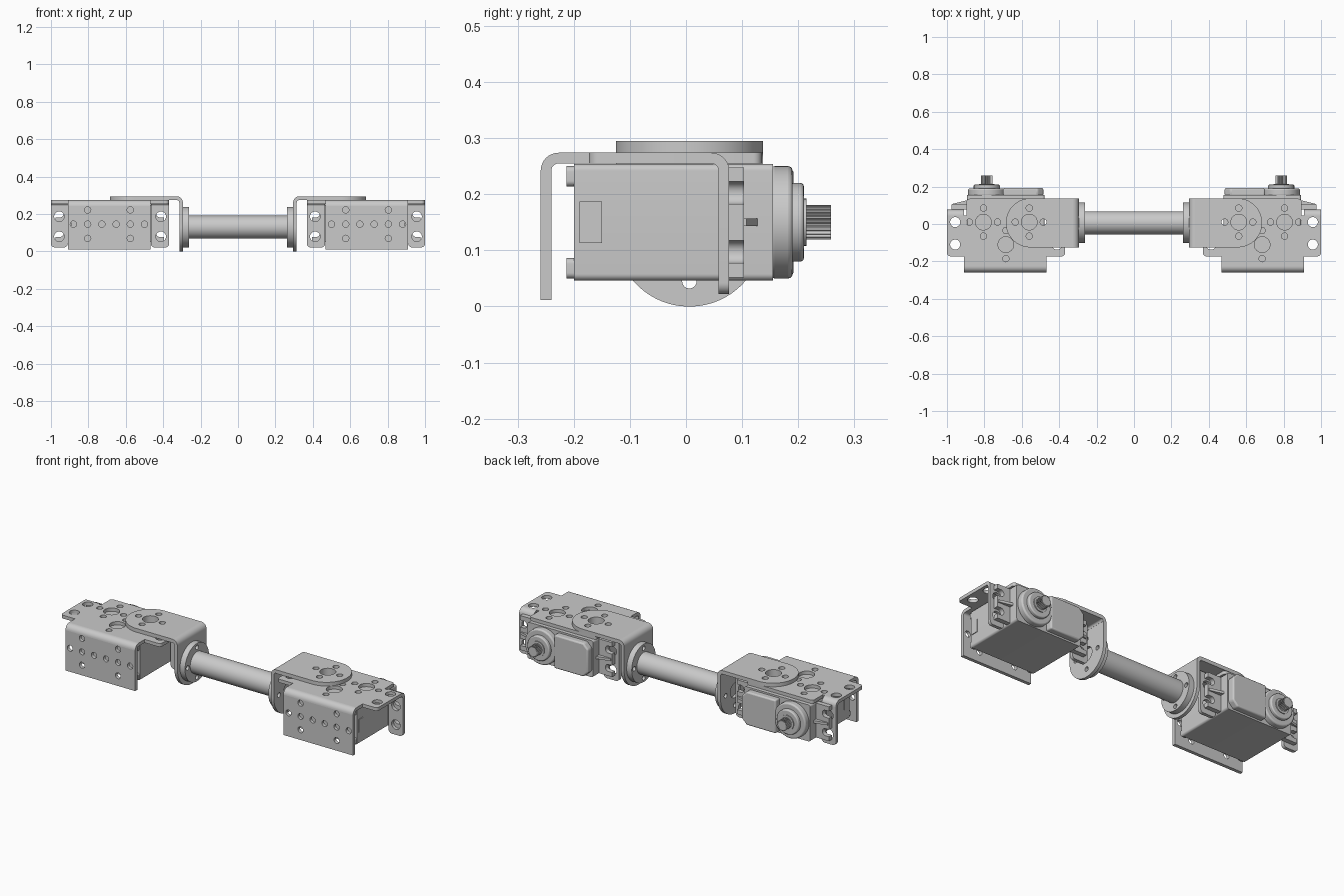
import bpy, bmesh, math
from mathutils import Vector

cube = bpy.data.objects.get("Cube")
if cube:
    bpy.data.objects.remove(cube)

grey = bpy.data.materials.new("plain grey")
grey.use_nodes = True
grey.diffuse_color = (0.59, 0.59, 0.59, 1)
grey.node_tree.nodes["Principled BSDF"].inputs["Base Color"].default_value = (0.59, 0.59, 0.59, 1)


def circle(u, v, r, n=32):
    return [(u + r * math.cos(math.tau * i / n), v + r * math.sin(math.tau * i / n)) for i in range(n)]


def rounded(points, steps=8):
    """Outline from (u, v, radius) corners."""
    out = []
    for i, (x, y, r) in enumerate(points):
        p = Vector((x, y, 0))
        if r == 0:
            out.append((x, y))
            continue
        a = (Vector((*points[i - 1][:2], 0)) - p).normalized()
        b = (Vector((*points[(i + 1) % len(points)][:2], 0)) - p).normalized()
        half = a.angle(b) / 2
        centre = p + (a + b).normalized() * r / math.sin(half)
        start = (p + a * r / math.tan(half) - centre).normalized()
        end = (p + b * r / math.tan(half) - centre).normalized()
        out += [tuple((centre + start.slerp(end, k / steps) * r)[:2]) for k in range(steps + 1)]
    return out


def box(u0, u1, v0, v1, r=0):
    return rounded([(u0, v0, r), (u1, v0, r), (u1, v1, r), (u0, v1, r)])


def ring_of_holes(u, v, reach=0.075, small=0.017):
    return [circle(u, v, 0.042)] + [
        circle(u + dx * reach, v + dy * reach, small, 16) for dx, dy in ((1, 0), (-1, 0), (0, 1), (0, -1))]


def slab(name, axis, w0, w1, outline, holes=(), mirror=True, bevel=0):
    """Flat outline with holes, extruded along an axis from w0 to w1."""
    place = {"x": lambda u, v, w: (w, u, v), "y": lambda u, v, w: (u, w, v),
             "z": lambda u, v, w: (u, v, w)}[axis]
    bm = bmesh.new()
    edges = []
    for loop in [outline, *holes]:
        verts = [bm.verts.new(place(u, v, w0)) for u, v in loop]
        edges += [bm.edges.new((verts[i - 1], verts[i])) for i in range(len(verts))]
    if holes:
        bmesh.ops.triangle_fill(bm, edges=edges, use_beauty=True, use_dissolve=False)
    else:
        bm.faces.new(bm.verts)
    new = bmesh.ops.extrude_face_region(bm, geom=bm.faces[:])["geom"]
    bmesh.ops.translate(bm, vec=place(0, 0, w1 - w0),
                        verts=[g for g in new if isinstance(g, bmesh.types.BMVert)])
    bmesh.ops.recalc_face_normals(bm, faces=bm.faces[:])
    mesh = bpy.data.meshes.new(name)
    bm.to_mesh(mesh)
    bm.free()
    mesh.materials.append(grey)
    obj = bpy.data.objects.new(name, mesh)
    bpy.context.collection.objects.link(obj)
    if bevel:
        mod = obj.modifiers.new("Soft edges", "BEVEL")
        mod.width, mod.segments = bevel, 3
    if mirror:
        obj.modifiers.new("Both sides", "MIRROR")
    bpy.context.view_layer.objects.active = obj
    bpy.ops.object.select_all(action="DESELECT")
    obj.select_set(True)
    bpy.ops.object.shade_smooth_by_angle(angle=math.radians(35))


def bend(name, axis, w0, w1, corner, du, dv, t=0.019, r=0.032):
    """Quarter-round sheet bend; corner is the outer corner, du and dv point inwards."""
    arc = [math.pi / 2 * i / 8 for i in range(9)]
    cu, cv = corner[0] + du * r, corner[1] + dv * r
    pts = [(cu - du * q * math.cos(a), cv - dv * q * math.sin(a))
           for q, angles in ((r, arc), (r - t, arc[::-1])) for a in angles]
    slab(name, axis, w0, w1, pts)


# Linking tube and its flanged hubs
MID_Y, MID_Z = 0.006, 0.13
slab("link_tube", "x", -0.28, 0.28, circle(MID_Y, MID_Z, 0.0615, 64), mirror=False)
hub_holes = [circle(MID_Y + 0.085 * math.cos(a), MID_Z + 0.085 * math.sin(a), 0.013, 16)
             for a in (i * math.pi / 2 for i in range(4))]
slab("tube_hub", "x", 0.263, 0.297, circle(MID_Y, MID_Z, 0.108, 64), hub_holes)

# Angle bracket joining hub to servo bracket
lo, hi = MID_Y - 0.131, MID_Y + 0.131
slab("angle_bracket_top", "z", 0.274, 0.295,
     rounded([(0.327, lo, 0), (0.685, lo, 0.13), (0.685, hi, 0.13), (0.327, hi, 0)], 24),
     ring_of_holes(0.56, 0.01))
slab("angle_bracket_wall", "x", 0.295, 0.314,
     rounded([(lo, 0.263, 0), (lo, 0, 0.13), (hi, 0, 0.13), (hi, 0.263, 0)], 24),
     [circle(MID_Y, MID_Z, 0.042)] + hub_holes)
bend("angle_bracket_bend", "y", lo, hi, (0.295, 0.295), 1, -1, t=0.02)

# Servo bracket: top sheet
IN, OUT, TOP = 0.368, 1.0, 0.274
top_holes = ring_of_holes(0.805, 0.01) + ring_of_holes(0.56, 0.01)
top_holes += [circle(0.685, -0.11, 0.042)] + [circle(0.685, y, 0.017, 16) for y in (-0.185, -0.035)]
top_holes += [circle(x, y, 0.027) for x in (0.412, 0.956) for y in (0.01, -0.11)]
slab("servo_bracket_top", "z", 0.255, TOP, rounded([
    (0.468, -0.227, 0), (0.908, -0.227, 0), (0.908, -0.173, 0), (OUT, -0.173, 0.02),
    (OUT, 0.045, 0), (0.895, 0.045, 0), (0.895, 0.135, 0.015), (0.475, 0.135, 0.015),
    (0.475, 0.045, 0), (IN, 0.045, 0), (IN, -0.173, 0.02), (0.468, -0.173, 0)]), top_holes)

# Servo bracket: front sheet
front_holes = [circle(0.5 + 0.076 * i, 0.146, 0.017, 16) for i in range(6)]
front_holes += [circle(x, z, 0.017, 16) for x in (0.576, 0.804) for z in (0.07, 0.222)]
slab("servo_bracket_front", "y", -0.259, -0.24, box(0.468, 0.908, 0.012, 0.242), front_holes)
bend("servo_bracket_front_bend", "x", 0.468, 0.908, (-0.259, TOP), 1, -1)

# Servo bracket: mounting ears
for side, x0, x1, hx in (("inner", IN, 0.466, 0.412), ("outer", 0.91, OUT, 0.956)):
    slab(side + "_ear", "y", 0.058, 0.077,
         rounded([(x0, 0.022, 0.02), (x1, 0.022, 0.02), (x1, 0.242, 0), (x0, 0.242, 0)]),
         [circle(hx, z, 0.027) for z in (0.08, 0.187)])
    bend(side + "_ear_bend", "x", x0, x1, (0.077, TOP), -1, -1)

# Servo case
SX0, SX1, SZ = 0.478, 0.893, 0.15
slab("servo_case", "y", -0.2, 0.155, box(SX0, SX1, 0.046, 0.254, 0.012))
for x in (SX0 + 0.022, SX1 - 0.022):
    for z in (0.068, 0.232):
        slab("servo_foot", "y", -0.213, -0.195, box(x - 0.018, x + 0.018, z - 0.018, z + 0.018, 0.01))
slab("cable_outlet", "x", SX1 - 0.01, SX1 + 0.004, box(-0.19, -0.15, 0.113, 0.187))

# Servo mounting flange with open screw slots
def slots(x, inward, order):
    pts = []
    for z in order:
        step = 0.02 if order[1] > order[0] else -0.02
        pts += [(x, z - step, 0), (x + inward * 0.042, z - step, 0.019),
                (x + inward * 0.042, z + step, 0.019), (x, z + step, 0)]
    return pts


slab("servo_flange", "y", 0.077, 0.103, rounded(
    [(0.395, 0.052, 0), (0.975, 0.052, 0)] + slots(0.975, -1, (0.0975, 0.2025))
    + [(0.975, 0.248, 0), (0.395, 0.248, 0)] + slots(0.395, 1, (0.2025, 0.0975))))
for x_case, x_tip in ((SX0, 0.4), (SX1, 0.97)):
    slab("flange_rib", "z", 0.143, 0.157,
         [(x_case, 0.1), (x_tip, 0.1), (x_tip, 0.108), (x_case, 0.127)])

# Gear cover, output boss and toothed shaft
SHAFT_X = 0.787
slab("gear_cover", "y", 0.15, 0.192, rounded([
    (0.485, 0.085, 0), (0.515, 0.055, 0), (0.7, 0.055, 0),
    (0.7, 0.245, 0), (0.515, 0.245, 0), (0.485, 0.215, 0)]), bevel=0.008)
slab("gear_cover_round", "y", 0.15, 0.19, circle(SHAFT_X, SZ, 0.1, 64), bevel=0.008)
slab("output_boss", "y", 0.185, 0.21, circle(SHAFT_X, SZ, 0.07, 48), bevel=0.006)
slab("shaft_collar", "y", 0.205, 0.215, circle(SHAFT_X, SZ, 0.042))
teeth = [(SHAFT_X + r * math.cos(a), SZ + r * math.sin(a))
         for i in range(96) for r, a in [(0.031 if i % 4 < 2 else 0.026, math.tau * i / 96)]]
slab("toothed_shaft", "y", 0.2, 0.258, teeth)
